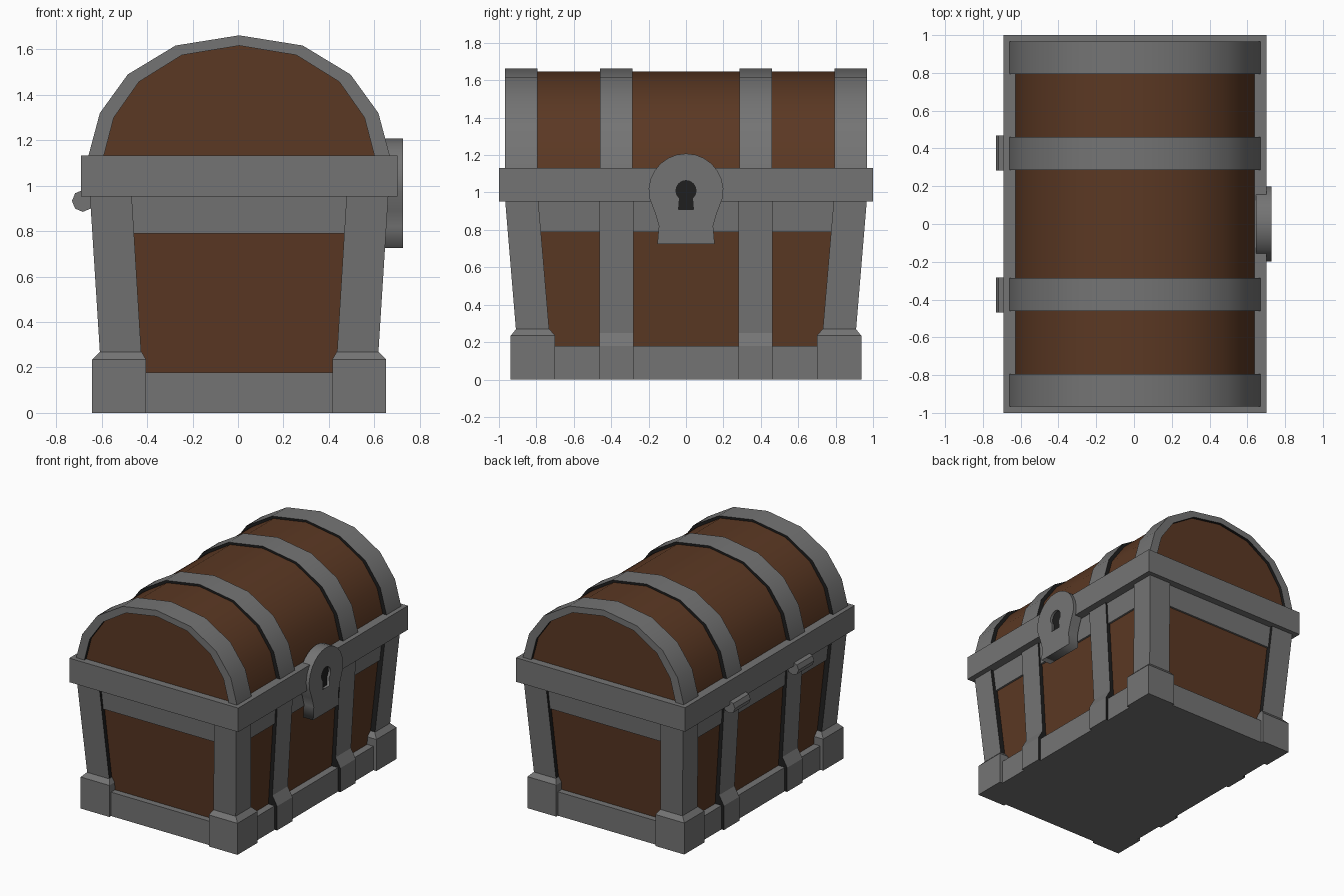
import bpy, bmesh, math
from mathutils import Vector

if "Cube" in bpy.data.objects:
    bpy.data.objects.remove(bpy.data.objects["Cube"])

CX = 0.005  # the box sits slightly off the hinge-to-lock centre


def material(name, rgb):
    m = bpy.data.materials.new(name)
    m.diffuse_color = (*rgb, 1)
    m.use_nodes = True
    m.node_tree.nodes["Principled BSDF"].inputs["Base Color"].default_value = m.diffuse_color
    return m


WOOD = material("brown wood", (0.105, 0.040, 0.017))
IRON = material("grey iron", (0.175, 0.175, 0.175))
DARK = material("dark gap", (0.013, 0.013, 0.013))


def finish(name, bm, mat, dark=None, smooth=False):
    """Turn a bmesh into an object; faces matching the dark rule get the gap colour."""
    bmesh.ops.recalc_face_normals(bm, faces=bm.faces)
    bm.normal_update()
    if dark:
        for f in bm.faces:
            f.material_index = int(dark(f))
    me = bpy.data.meshes.new(name)
    bm.to_mesh(me)
    bm.free()
    me.materials.append(mat)
    me.materials.append(DARK)
    ob = bpy.data.objects.new(name, me)
    bpy.context.collection.objects.link(ob)
    if smooth:
        bpy.ops.object.select_all(action='DESELECT')
        ob.select_set(True)
        bpy.context.view_layer.objects.active = ob
        bpy.ops.object.shade_smooth_by_angle(angle=math.radians(40))
    return ob


def stack(name, layers, mat, sx=1, sy=1, dark=None):
    """Loft rectangles (x0, x1, y0, y1, z) from bottom to top."""
    bm = bmesh.new()
    rings = []
    for x0, x1, y0, y1, z in layers:
        rings.append([bm.verts.new((CX + sx * x, sy * y, z))
                      for x, y in ((x0, y0), (x1, y0), (x1, y1), (x0, y1))])
    for a, b in zip(rings, rings[1:]):
        for i in range(4):
            j = (i + 1) % 4
            bm.faces.new((a[i], a[j], b[j], b[i]))
    bm.faces.new(rings[0])
    bm.faces.new(rings[-1])
    return finish(name, bm, mat, dark)


def centred(name, layers, mat):
    return stack(name, [(-x, x, -y, y, z) for x, y, z in layers], mat)


# Lid arch profile, mirrored about the middle
half = [(0.668, 1.10), (0.664, 1.13), (0.613, 1.32), (0.49, 1.49), (0.28, 1.617)]
arch = half + [(0, 1.662)] + [(-x, z) for x, z in reversed(half)]


def scaled(sx, sz):
    return [(x * sx, 1.05 + (z - 1.05) * sz) for x, z in arch]


def arch_band(name, y0, y1, inner, dark):
    bm = bmesh.new()
    loops = [[bm.verts.new((CX + x, y, z)) for x, z in p]
             for p, y in ((arch, y0), (arch, y1), (inner, y1), (inner, y0))]
    for k in range(4):
        a, b = loops[k], loops[(k + 1) % 4]
        for i in range(len(arch) - 1):
            bm.faces.new((a[i], a[i + 1], b[i + 1], b[i]))
    for end in (0, -1):
        bm.faces.new([l[end] for l in loops])
    return finish(name, bm, IRON, dark, smooth=True)


# Wooden lid barrel
bm = bmesh.new()
front, back = [[bm.verts.new((CX + x, y, z)) for x, z in scaled(0.955, 0.974)]
               for y in (-0.945, 0.945)]
for i in range(len(arch)):
    j = (i + 1) % len(arch)
    bm.faces.new((front[i], front[j], back[j], back[i]))
bm.faces.new(front)
bm.faces.new(back)
finish("lid_wood", bm, WOOD, smooth=True)

# Lid bands: two end hoops with an inner lip, two middle hoops
lip = scaled(0.90, 0.926)
for s, side in ((-1, "front"), (1, "back")):
    def end_dark(f, s=s):
        c = f.calc_center_median() - Vector((CX, 0, 1.05))
        inward = f.normal.x * c.x + f.normal.z * c.z < -0.05
        return inward or f.normal.y * s < -0.9
    arch_band(f"lid_end_band_{side}", s * 0.795, s * 0.967, lip, end_dark)
    arch_band(f"lid_middle_band_{side}", s * 0.285, s * 0.46, lip,
              lambda f: abs(f.normal.y) > 0.9)

# Rim, tapered wooden body, upper and lower iron belts
centred("rim", [(0.697, 1.0, 0.953), (0.697, 1.0, 1.132)], IRON)
centred("body_wood", [(0.565, 0.865, 0.10), (0.618, 0.933, 0.96)], WOOD)
centred("upper_belt", [(0.622, 0.934, 0.79), (0.632, 0.946, 0.96)], IRON)
centred("lower_belt", [(0.622, 0.918, 0.0), (0.622, 0.918, 0.178)], IRON)


def inner_wall(f):
    # post sides turned towards the wood panels
    c = f.calc_center_median()
    n = f.normal
    return c.z > 0.3 and (n.x * c.x < 0 and abs(n.x) > 0.9 or n.y * c.y < 0 and abs(n.y) > 0.9)


for sx, xn in ((-1, "left"), (1, "right")):
    for sy, yn in ((-1, "front"), (1, "back")):
        # Corner foot with chamfered top, and leaning corner post
        stack(f"corner_foot_{xn}_{yn}",
              [(0.41, 0.647, 0.70, 0.937, 0), (0.41, 0.647, 0.70, 0.937, 0.235),
               (0.43, 0.612, 0.73, 0.908, 0.27)], IRON, sx, sy)
        stack(f"corner_post_{xn}_{yn}",
              [(0.43, 0.612, 0.73, 0.908, 0.25), (0.473, 0.657, 0.79, 0.967, 0.96)],
              IRON, sx, sy, inner_wall)
        # Vertical side strap with a thicker foot
        stack(f"side_strap_{xn}_{yn}",
              [(0.5, 0.642, 0.282, 0.463, 0), (0.5, 0.642, 0.282, 0.463, 0.18),
               (0.5, 0.603, 0.282, 0.463, 0.25), (0.5, 0.646, 0.282, 0.463, 0.96)],
              IRON, sx, sy, lambda f: abs(f.normal.y) > 0.9)

# Hinge barrels on the left side
for s, side in ((-1, "front"), (1, "back")):
    bm = bmesh.new()
    bmesh.ops.create_cone(bm, cap_ends=True, segments=8, radius1=0.048, radius2=0.048, depth=0.185)
    for v in bm.verts:
        x, y, z = v.co
        v.co = (x - 0.683, z + s * 0.375, y + 0.933)
    finish(f"hinge_{side}", bm, IRON)


# Lock plate with a keyhole, drawn as a flat outline and extruded along x
def outline(name, loops, x0, x1, mat):
    cu = bpy.data.curves.new(name, 'CURVE')
    cu.dimensions = '2D'
    cu.fill_mode = 'BOTH'
    cu.extrude = (x1 - x0) / 2
    for pts in loops:
        sp = cu.splines.new('POLY')
        sp.points.add(len(pts) - 1)
        for p, (u, v) in zip(sp.points, pts):
            p.co = (u, v, 0, 1)
        sp.use_cyclic_u = True
    cu.materials.append(mat)
    ob = bpy.data.objects.new(name, cu)
    ob.location = ((x0 + x1) / 2, 0, 0)
    ob.rotation_euler = (math.pi / 2, 0, math.pi / 2)
    bpy.context.collection.objects.link(ob)
    bpy.ops.object.select_all(action='DESELECT')
    ob.select_set(True)
    bpy.context.view_layer.objects.active = ob
    bpy.ops.object.convert(target='MESH')


def round_top(r, zc, a0, n, tail):
    """Arc over the top from angle a0 to its mirror, closed by a mirrored tail."""
    arc = [(r * math.cos(t), zc + r * math.sin(t))
           for t in (math.radians(a0 + (180 - 2 * a0) * i / n) for i in range(n + 1))]
    return arc + [(-u, v) for u, v in tail] + list(reversed(tail))


plate = round_top(0.2, 1.008, -10, 14, [(0.165, 0.89), (0.145, 0.82), (0.153, 0.725)])
keyhole = round_top(0.054, 1.01, -50, 12, [(0.04, 0.91)])
outline("lock_plate", [plate, keyhole], 0.645, 0.727, IRON)
outline("keyhole_back", [round_top(0.07, 1.01, -50, 12, [(0.055, 0.895)])], 0.700, 0.708, DARK)
